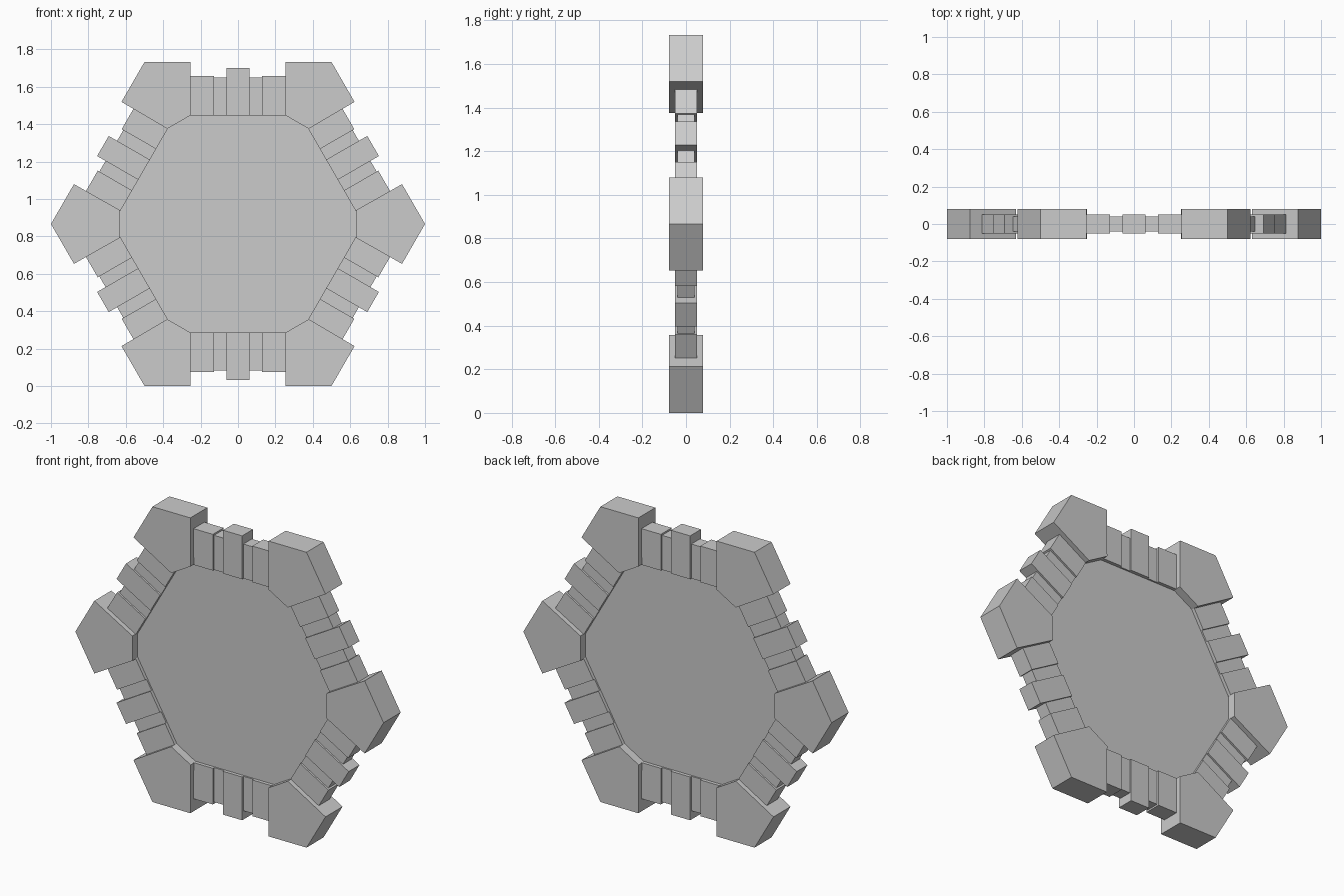
import bpy, bmesh, math

if "Cube" in bpy.data.objects:
    bpy.data.objects.remove(bpy.data.objects["Cube"])

CZ = math.sqrt(3) / 2  # height of the ring centre


def prism(name, outline, half, angle=0.0):
    """Extrude a front-view outline (relative to the centre) along y, turned by angle."""
    c, s = math.cos(angle), math.sin(angle)
    bm = bmesh.new()
    rings = []
    for y in (-half, half):
        rings.append([bm.verts.new((u * c - v * s, y, CZ + u * s + v * c)) for u, v in outline])
    bm.faces.new(rings[0])
    bm.faces.new(rings[1][::-1])
    n = len(outline)
    for i in range(n):
        j = (i + 1) % n
        bm.faces.new((rings[0][i], rings[1][i], rings[1][j], rings[0][j]))
    bmesh.ops.recalc_face_normals(bm, faces=bm.faces)
    mesh = bpy.data.meshes.new(name)
    bm.to_mesh(mesh)
    bm.free()
    ob = bpy.data.objects.new(name, mesh)
    bpy.context.collection.objects.link(ob)
    return ob


def rect(u0, u1, v0, v1):
    return [(u0, v0), (u1, v0), (u1, v1), (u0, v1)]


INNER = 0.58   # distance from centre to the inner edge of each side
EDGE = 0.254   # half length of a side between corner blocks

corner = [(1, 0), (0.877, 0.213), (0.63, 0.073), (0.63, -0.073), (0.877, -0.213)]

panel = []
for k in range(6):
    a = k * math.pi / 3
    # chunky pentagonal corner block
    prism("corner_block", corner, 0.079, a)
    # side segments: two outer blocks, two thin links, one raised middle block
    for s in (-1, 1):
        prism("side_block", rect(s * 0.128, s * EDGE, INNER, 0.792), 0.05, a)
        prism("side_link", rect(s * 0.062, s * 0.128, INNER, 0.782), 0.039, a)
    prism("middle_block", rect(-0.062, 0.062, INNER, 0.834), 0.05, a)
    # corners of the central panel
    for v in (-0.073, 0.073):
        panel.append((0.63 * math.cos(a) - v * math.sin(a), 0.63 * math.sin(a) + v * math.cos(a)))

# recessed twelve-sided central panel
prism("centre_panel", panel, 0.03)
